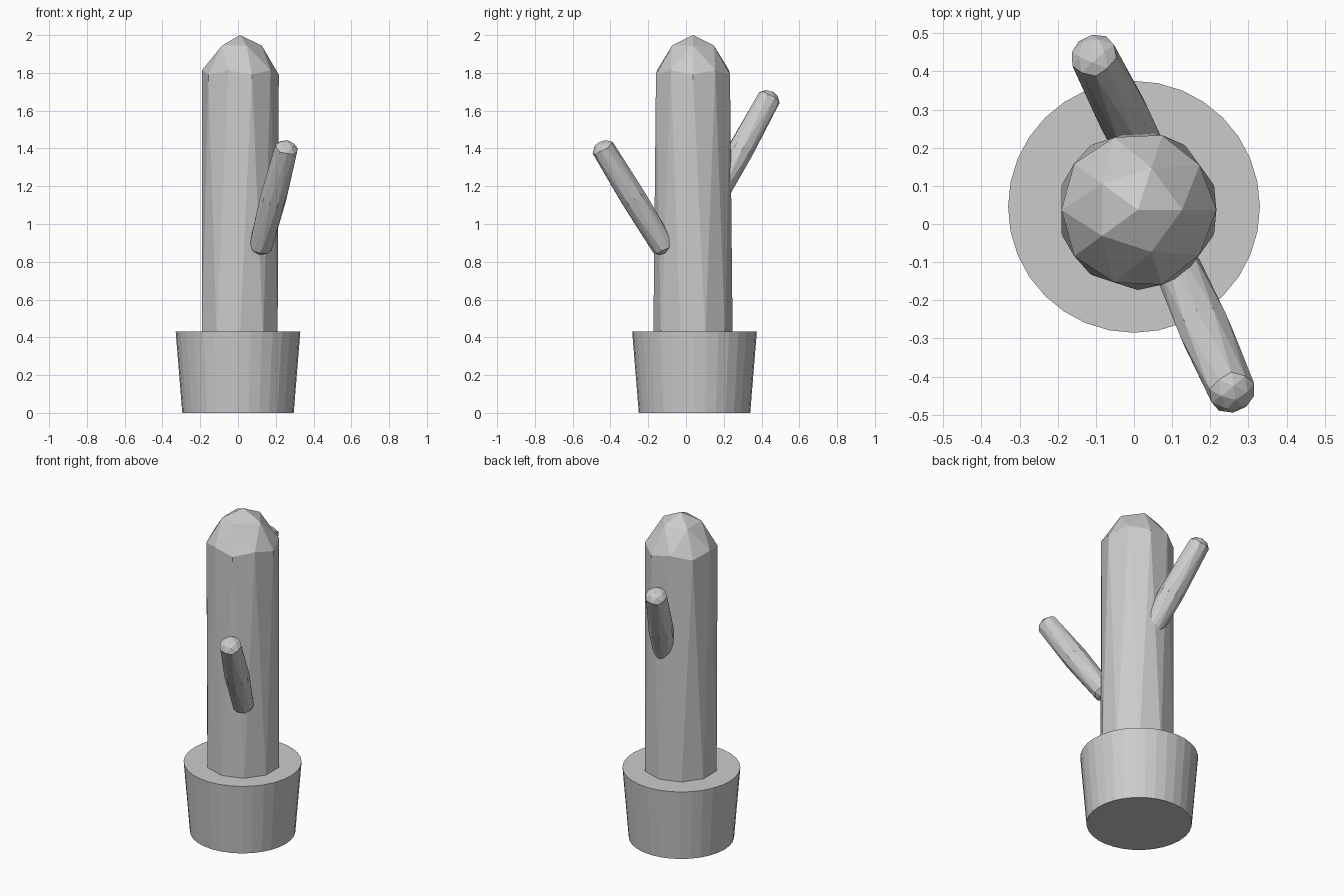
import bpy, bmesh
from mathutils import Vector

if "Cube" in bpy.data.objects:
    bpy.data.objects.remove(bpy.data.objects["Cube"])


def finish(name, bm):
    bmesh.ops.recalc_face_normals(bm, faces=bm.faces)
    mesh = bpy.data.meshes.new(name)
    bm.to_mesh(mesh)
    bm.free()
    obj = bpy.data.objects.new(name, mesh)
    bpy.context.collection.objects.link(obj)
    return obj


def icosphere():
    bm = bmesh.new()
    bmesh.ops.create_icosphere(bm, subdivisions=2, radius=1)
    return bm


# Pot: plain tapered cylinder
bm = bmesh.new()
bmesh.ops.create_cone(bm, cap_ends=True, segments=32,
                      radius1=0.295, radius2=0.33, depth=0.43)
bmesh.ops.translate(bm, verts=bm.verts, vec=(0, 0.045, 0.215))
finish("pot", bm)

# Trunk: stretched icosphere, each row given a (sphere height, radius, z)
ROWS = [(1.0, 0.0, 2.0), (0.851, 0.116, 1.945), (0.526, 0.2, 1.815),
        (0.447, 0.206, 1.79), (0.0, 0.21, 0.40)]
bm = icosphere()
for v in bm.verts:
    flat = Vector((v.co.x, v.co.y, 0))
    if v.co.z > -0.05:
        _, radius, z = min(ROWS, key=lambda row: abs(row[0] - v.co.z))
        if flat.length > 1e-4:
            flat = flat.normalized() * radius
    else:
        flat *= 0.21
        z = 0.40 + v.co.z * 0.2
    v.co = (flat.x + 0.01, flat.y + 0.037, z)
finish("trunk", bm)


# Arms: icospheres whose two halves are pulled apart along the arm
def arm(name, low, high, radius):
    low, high = Vector(low), Vector(high)
    axis = high - low
    turn = axis.to_track_quat('Z', 'Y')
    bm = icosphere()
    for v in bm.verts:
        h = v.co.z
        centre = high if h > 0.1 else low if h < -0.1 else (low + high) / 2
        v.co = centre + turn @ (v.co * radius)
    finish(name, bm)


arm("front_arm", (0.125, -0.135, 0.905), (0.25, -0.425, 1.375), 0.07)
arm("back_arm", (0.04, 0.145, 1.13), (-0.098, 0.427, 1.64), 0.07)
